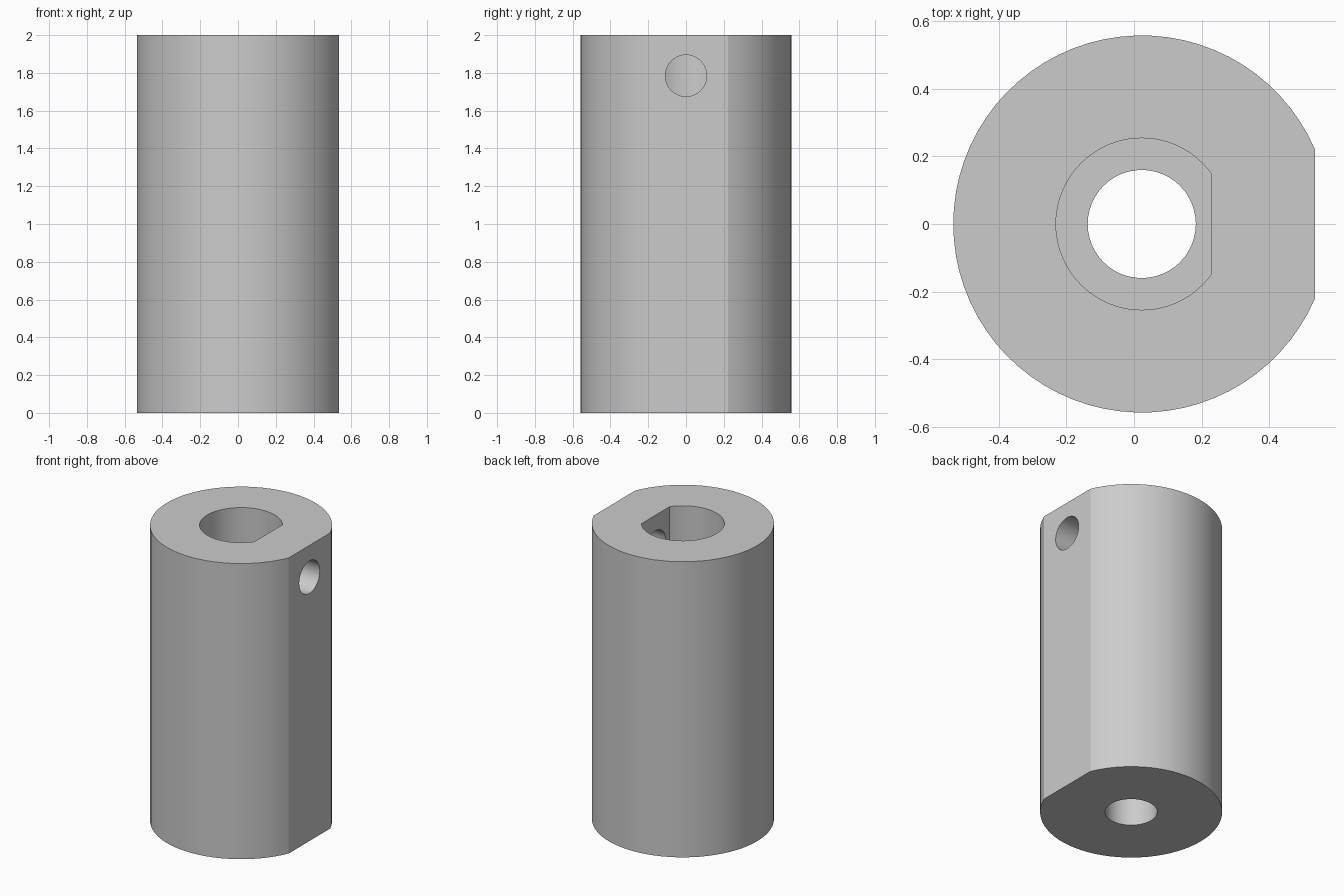
import bpy, bmesh, math
from mathutils import Matrix

if "Cube" in bpy.data.objects:
    bpy.data.objects.remove(bpy.data.objects["Cube"], do_unlink=True)

AXIS_X = 0.023      # the round axis sits off centre because of the flat
HEIGHT = 2.0

grey = bpy.data.materials.new("plain grey")
grey.use_nodes = True
grey.diffuse_color = (0.6, 0.6, 0.6, 1)
grey.node_tree.nodes["Principled BSDF"].inputs["Base Color"].default_value = (0.6, 0.6, 0.6, 1)


def round_bar(name, radius, z0, z1, flat=None, steps=64):
    """Upright bar around the axis, with an optional flat cut at x = flat."""
    if flat is None:
        angles = [math.tau * i / steps for i in range(steps)]
    else:
        start = math.acos((flat - AXIS_X) / radius)
        angles = [start + (math.tau - 2 * start) * i / steps for i in range(steps + 1)]
    bm = bmesh.new()
    base = bm.faces.new([bm.verts.new((AXIS_X + radius * math.cos(a),
                                       radius * math.sin(a), z0)) for a in angles])
    top = bmesh.ops.extrude_face_region(bm, geom=[base])["geom"]
    bmesh.ops.translate(bm, vec=(0, 0, z1 - z0),
                        verts=[v for v in top if isinstance(v, bmesh.types.BMVert)])
    bmesh.ops.recalc_face_normals(bm, faces=bm.faces)
    mesh = bpy.data.meshes.new(name)
    bm.to_mesh(mesh)
    bm.free()
    mesh.materials.append(grey)
    obj = bpy.data.objects.new(name, mesh)
    bpy.context.collection.objects.link(obj)
    return obj


# Outer sleeve with a flat along one side
sleeve = round_bar("sleeve", 0.558, 0, HEIGHT, flat=0.535)

# D-shaped shaft bore, narrow through hole and side screw hole
bore = round_bar("shaft_bore_cutter", 0.254, 1.0, HEIGHT + 0.1, flat=0.228)
hole = round_bar("through_hole_cutter", 0.16, -0.1, 1.1, steps=48)
screw = round_bar("screw_hole_cutter", 0.11, 0, 0.7, steps=40)
screw.data.transform(Matrix.Translation((0.05, 0, 1.785))
                     @ Matrix.Rotation(math.pi / 2, 4, 'Y')
                     @ Matrix.Translation((-AXIS_X, 0, 0)))

bpy.context.view_layer.objects.active = sleeve
sleeve.select_set(True)
for cutter in (bore, hole, screw):
    cutter.hide_render = True
    mod = sleeve.modifiers.new(cutter.name, 'BOOLEAN')
    mod.operation = 'DIFFERENCE'
    mod.solver = 'EXACT'
    mod.object = cutter
    bpy.ops.object.modifier_apply(modifier=mod.name)
    bpy.data.objects.remove(cutter, do_unlink=True)

bpy.ops.object.shade_smooth_by_angle(angle=math.radians(20))
